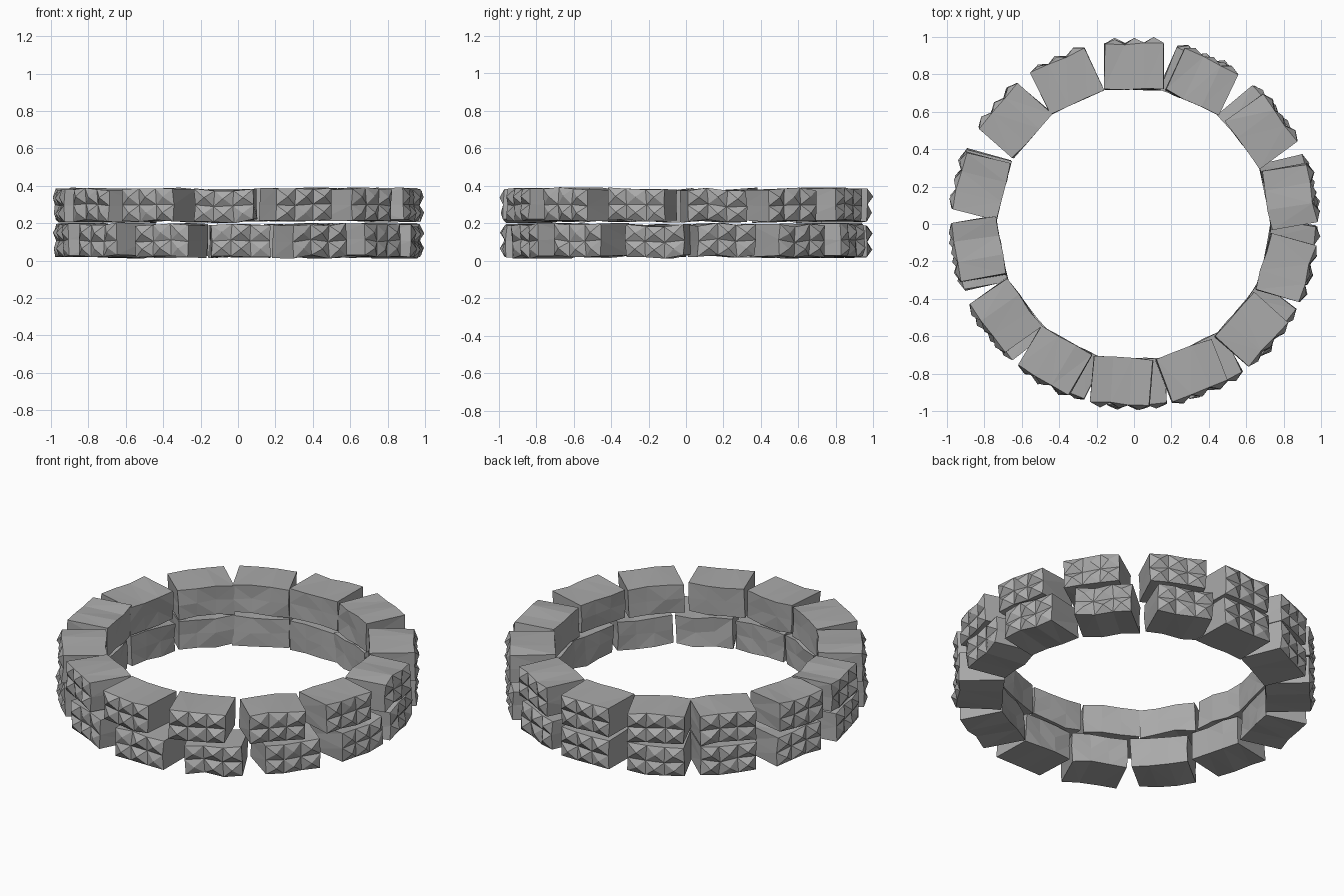
import bpy, bmesh, random
from math import radians
from mathutils import Matrix, Vector

if "Cube" in bpy.data.objects:
    bpy.data.objects.remove(bpy.data.objects["Cube"], do_unlink=True)

rng = random.Random(4)

stone = bpy.data.materials.new("stone grey")
stone.use_nodes = True
GREY = (0.4, 0.4, 0.4, 1)
stone.diffuse_color = GREY
stone.node_tree.nodes["Principled BSDF"].inputs["Base Color"].default_value = GREY

INNER, OUTER, WIDTH, HEIGHT = 0.72, 0.963, 0.315, 0.17
COLUMNS, ROWS = 3, 2


def split(bm, axis, cuts):
    """Cut every edge that runs along one axis."""
    edges = [e for e in bm.edges
             if abs((e.verts[0].co - e.verts[1].co).normalized()[axis]) > 0.99]
    bmesh.ops.subdivide_edges(bm, edges=edges, cuts=cuts, use_grid_fill=True)


def make_stone(name, angle, z):
    """A rough block: +x points outward from the ring's middle."""
    bm = bmesh.new()
    bmesh.ops.create_cube(bm, size=1)
    bmesh.ops.scale(bm, vec=(OUTER - INNER, WIDTH, HEIGHT), verts=bm.verts)
    split(bm, 1, COLUMNS - 1)
    split(bm, 2, ROWS - 1)

    # Uneven bedding: each column shifts as one, each corner a little more
    wave = [rng.uniform(-0.008, 0.008) for _ in range(COLUMNS + 1)]
    for v in bm.verts:
        column = round((v.co.y / WIDTH + 0.5) * COLUMNS)
        v.co += Vector((rng.uniform(-0.006, 0.006),
                        rng.uniform(-0.005, 0.005),
                        wave[column] + rng.uniform(-0.005, 0.005)))

    # Chiselled outer face: one blunt pyramid per cell
    bm.normal_update()
    for face in [f for f in bm.faces if f.normal.x > 0.8]:
        bmesh.ops.poke(bm, faces=[face], offset=rng.uniform(0.018, 0.032))
    bmesh.ops.triangulate(bm, faces=[f for f in bm.faces if len(f.verts) > 3])

    # Place the block on the ring
    place = (Matrix.Rotation(radians(angle), 4, "Z")
             @ Matrix.Translation(((INNER + OUTER) / 2, 0, z)))
    bm.transform(place)
    mesh = bpy.data.meshes.new(name)
    bm.to_mesh(mesh)
    bm.free()
    mesh.materials.append(stone)
    bpy.context.collection.objects.link(bpy.data.objects.new(name, mesh))


# Two courses of stones, loosely spaced round the ring
COURSES = {
    "lower_stone": (0.107, [90, 67, 40, 13, -10, -37, -63, -89, -115, -141, -168, 165, 139, 115]),
    "upper_stone": (0.297, [90, 64.5, 36, 10, -16, -42, -68.5, -94.5, -120, -144.5, -171, 166, 139, 115]),
}
for name, (z, angles) in COURSES.items():
    for i, angle in enumerate(angles):
        make_stone(f"{name}_{i + 1}", angle, z)
